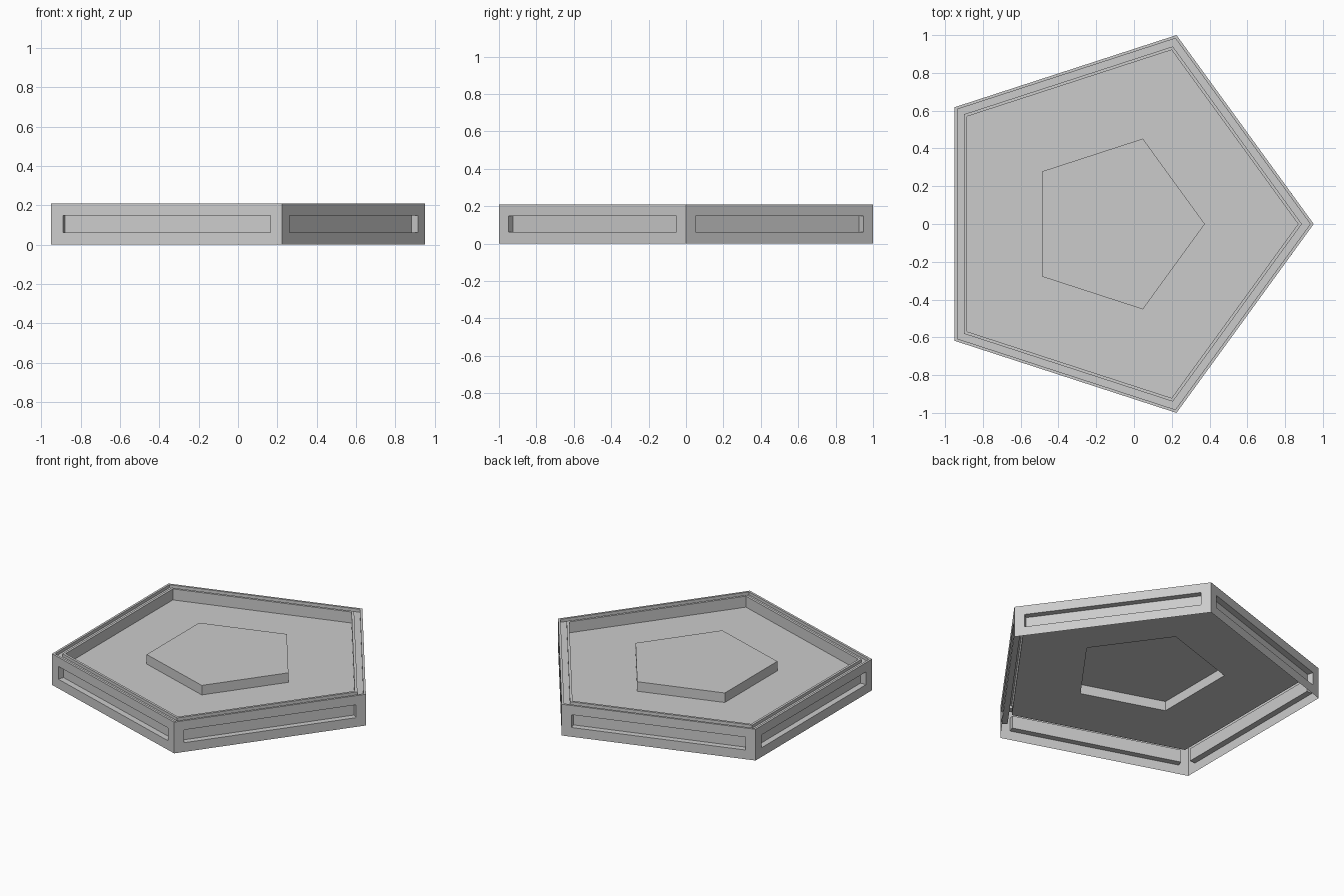
import bpy
import math
from mathutils import Vector

if "Cube" in bpy.data.objects:
    bpy.data.objects.remove(bpy.data.objects["Cube"])

SIDES = 5
R = 1.0515                      # outer circumradius
CX = -0.1                       # pentagon centre so the bounds are centred
H = 0.21
COS = math.cos(math.pi / SIDES)


def ring(radius, z):
    """Pentagon of points, counter-clockwise, first corner on +x."""
    return [Vector((CX + radius * math.cos(2 * math.pi * i / SIDES),
                    radius * math.sin(2 * math.pi * i / SIDES), z))
            for i in range(SIDES)]


def inset(distance, z):
    """Outer pentagon moved inward by a wall distance."""
    return ring(R - distance / COS, z)


def bridge(a, b):
    """Quads between two closed loops of points."""
    n = len(a)
    return [(a[i], a[(i + 1) % n], b[(i + 1) % n], b[i]) for i in range(n)]


def make(name, polygons):
    verts, faces, index = [], [], {}
    for poly in polygons:
        face = []
        for p in poly:
            key = tuple(round(c, 5) for c in p)
            if key not in index:
                index[key] = len(verts)
                verts.append(key)
            face.append(index[key])
        faces.append(face)
    mesh = bpy.data.meshes.new(name)
    mesh.from_pydata(verts, [], faces)
    mesh.update()
    obj = bpy.data.objects.new(name, mesh)
    bpy.context.collection.objects.link(obj)
    return obj


def skin(rings):
    return [f for a, b in zip(rings, rings[1:]) for f in bridge(a, b)]


# Outer side panels, each with a long recessed slot
MARGIN, Z0, Z1, DEPTH = 0.063, 0.062, 0.148, 0.04
panels = []
base = ring(R, 0)
for i in range(SIDES):
    p, q = base[i], base[(i + 1) % SIDES]
    along = (q - p).normalized()
    inward = Vector((-along.y, along.x, 0))
    up = Vector((0, 0, 1))
    a, b = p + along * MARGIN, q - along * MARGIN
    frame = [p, q, q + up * H, p + up * H]
    slot = [a + up * Z0, b + up * Z0, b + up * Z1, a + up * Z1]
    back = [v + inward * DEPTH for v in slot]
    panels += bridge(frame, slot) + bridge(slot, back) + [back]
make("side_panels", panels)

# Top rim with a shallow groove and the inner wall down to the floor
FLOOR = 0.136
GROOVE = H - 0.02
make("grooved_rim", skin([
    inset(0, H), inset(0.015, H), inset(0.015, GROOVE),
    inset(0.051, GROOVE), inset(0.051, H),
    inset(0.067, H), inset(0.067, FLOOR)]))

# Thin floor pressed up into a raised centre, hollow underneath
BOSS_R, BOSS_Z = 0.475, 0.2
make("floor_with_raised_centre", skin([
    inset(0.067, FLOOR), ring(BOSS_R, FLOOR), ring(BOSS_R, BOSS_Z)])
    + [ring(BOSS_R, BOSS_Z)])
